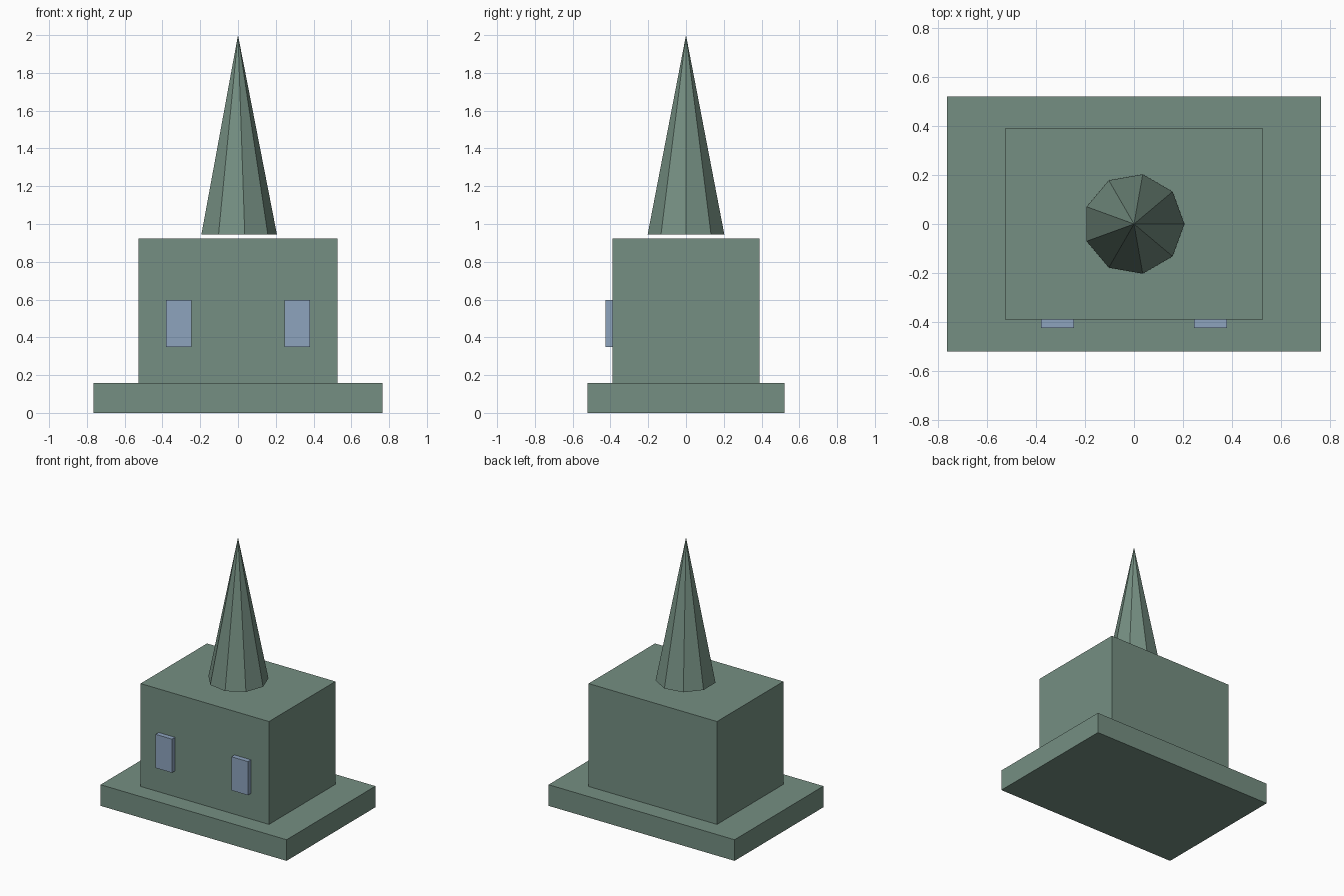
import bpy
from math import radians

default = bpy.data.objects.get("Cube")
if default:
    bpy.data.objects.remove(default, do_unlink=True)


def make_material(name, srgb):
    linear = [((c / 255 + 0.055) / 1.055) ** 2.4 for c in srgb]
    mat = bpy.data.materials.new(name)
    mat.use_nodes = True
    mat.diffuse_color = (*linear, 1)
    mat.node_tree.nodes["Principled BSDF"].inputs["Base Color"].default_value = (*linear, 1)
    return mat


def finish(name, mat):
    obj = bpy.context.object
    obj.name = obj.data.name = name
    obj.data.materials.append(mat)
    return obj


def box(name, mat, low, high):
    """Box spanning two opposite corners."""
    centre = [(a + b) / 2 for a, b in zip(low, high)]
    bpy.ops.mesh.primitive_cube_add(size=1, location=centre)
    bpy.context.object.scale = [b - a for a, b in zip(low, high)]
    bpy.ops.object.transform_apply(location=False, rotation=False, scale=True)
    return finish(name, mat)


green = make_material("sage green", (117, 143, 130))
blue = make_material("window blue", (141, 164, 190))

# Plinth and main block
plinth_top, roof = 0.157, 0.922
box("plinth", green, (-0.765, -0.522, 0), (0.765, 0.522, plinth_top))
box("main_block", green, (-0.528, -0.39, plinth_top), (0.528, 0.39, roof))

# Raised windows, mirrored across the front
for side, sign in (("left", 1), ("right", -1)):
    inner, outer = sorted((0.245 * sign, 0.38 * sign))
    box(side + "_window", blue, (inner, -0.426, 0.348), (outer, -0.39, 0.598))

# Nine-sided spire hovering just above the roof
spire_base, spire_tip = 0.945, 2.0
bpy.ops.mesh.primitive_cone_add(
    vertices=9, radius1=0.206, radius2=0, depth=spire_tip - spire_base,
    location=(0, 0, (spire_base + spire_tip) / 2), rotation=(0, 0, radians(-90)))
finish("spire", green)
